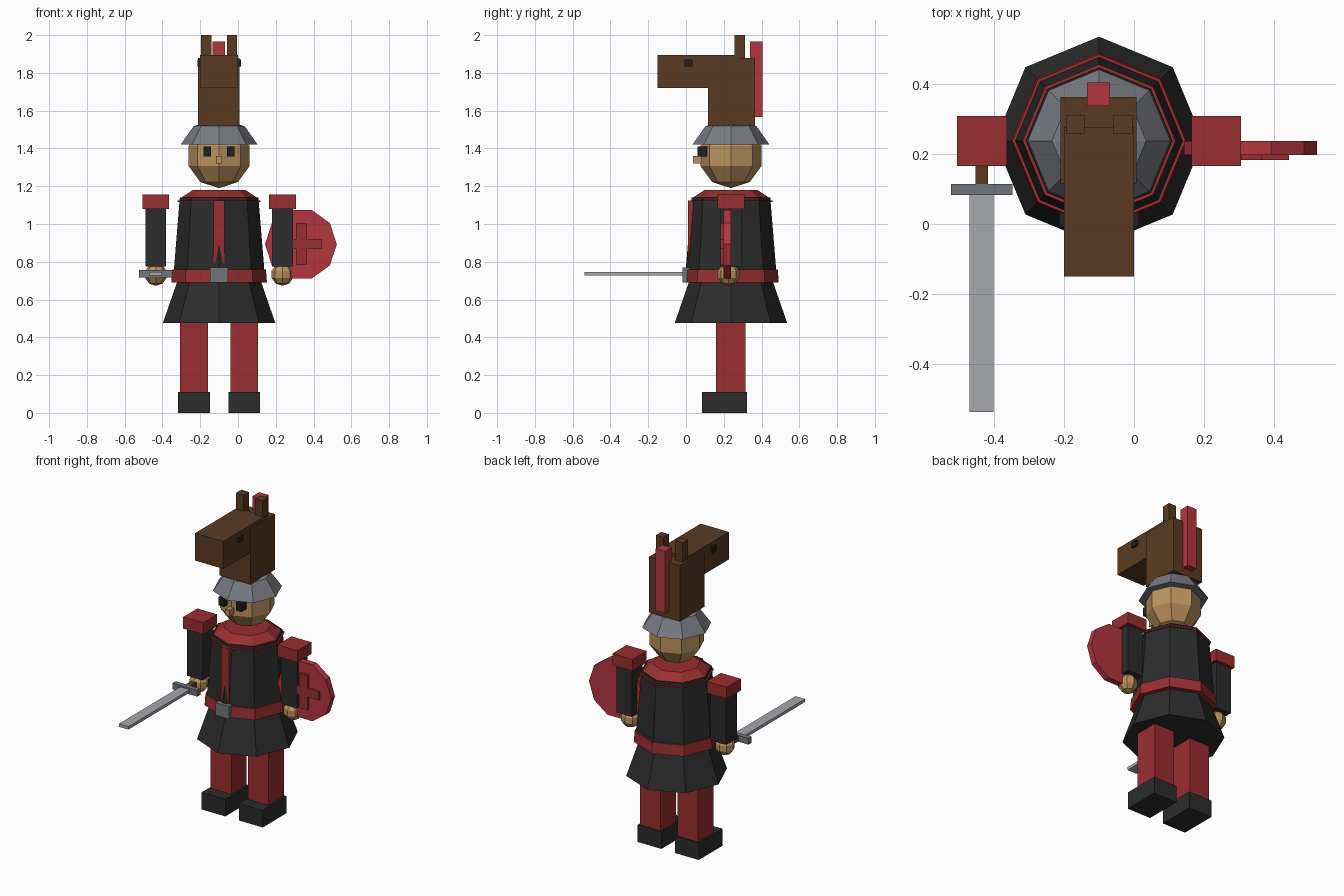
import bpy, bmesh
from math import cos, sin, pi
from mathutils import Vector

cube = bpy.data.objects.get("Cube")
if cube:
    bpy.data.objects.remove(cube, do_unlink=True)

CX, CY = -0.10, 0.238  # body axis


def material(name, hex_code):
    srgb = [int(hex_code[i:i + 2], 16) / 255 for i in (0, 2, 4)]
    col = [c / 12.92 if c <= 0.04045 else ((c + 0.055) / 1.055) ** 2.4 for c in srgb] + [1]
    m = bpy.data.materials.new(name)
    m.use_nodes = True
    m.diffuse_color = col
    m.node_tree.nodes["Principled BSDF"].inputs["Base Color"].default_value = col
    return m


RED = material("cloth red", "9A2E31")
BRIGHT = material("bright red", "B4363F")
DARK = material("charcoal cloth", "2C2C2C")
BLACK = material("eye black", "1F2122")
BROWN = material("horse brown", "593B22")
SKIN = material("skin tan", "BA935D")
STEEL = material("helmet grey", "787B82")
IRON = material("dark iron", "71767B")
BLADE = material("blade silver", "A6A8AD")


def finish(name, bm, mat):
    bmesh.ops.recalc_face_normals(bm, faces=bm.faces)
    mesh = bpy.data.meshes.new(name)
    bm.to_mesh(mesh)
    bm.free()
    mesh.materials.append(mat)
    ob = bpy.data.objects.new(name, mesh)
    bpy.context.collection.objects.link(ob)
    return ob


def box(name, mat, x, y, z):
    """Box from its (min, max) range on each axis."""
    bm = bmesh.new()
    bmesh.ops.create_cube(bm, size=1)
    for v in bm.verts:
        v.co = Vector([r[0] if c < 0 else r[1] for c, r in zip(v.co, (x, y, z))])
    return finish(name, bm, mat)


def lathe(name, mat, profile, sides=8, centre=(CX, CY)):
    """Faceted solid of revolution from (radius, z) pairs, capped at both ends."""
    bm = bmesh.new()
    rings = []
    for r, z in profile:
        rings.append([bm.verts.new((centre[0] + r * cos(2 * pi * i / sides),
                                    centre[1] + r * sin(2 * pi * i / sides), z))
                      for i in range(sides)])
    for a, b in zip(rings, rings[1:]):
        for i in range(sides):
            j = (i + 1) % sides
            bm.faces.new((a[i], a[j], b[j], b[i]))
    bm.faces.new(rings[0])
    bm.faces.new(rings[-1])
    return finish(name, bm, mat)


def ball(name, mat, centre, radius):
    bm = bmesh.new()
    bmesh.ops.create_uvsphere(bm, u_segments=8, v_segments=5, radius=radius)
    bmesh.ops.translate(bm, verts=bm.verts, vec=centre)
    return finish(name, bm, mat)


def pair(builder, name, mat, offset, half, *ranges):
    """Matching boxes on both sides of the body axis."""
    for side, s in (("right", -1), ("left", 1)):
        c = CX + s * offset
        builder(f"{side}_{name}", mat, (c - half, c + half), *ranges)


# Legs and boots
pair(box, "leg", RED, 0.133, 0.073, (0.16, 0.315), (0.1, 0.5))
pair(box, "boot", DARK, 0.133, 0.084, (0.084, 0.323), (0, 0.11))

# Tunic, belt and collar
lathe("skirt", DARK, [(0.298, 0.475), (0.22, 0.70)])
lathe("belt", RED, [(0.253, 0.69), (0.248, 0.76)])
lathe("torso", DARK, [(0.24, 0.75), (0.208, 1.14)])
lathe("collar_trim", RED, [(0.219, 1.116), (0.219, 1.124)])
lathe("collar", RED, [(0.2, 1.14), (0.14, 1.18)])
box("tunic_stripe", RED, (-0.129, -0.071), (0.01, 0.08), (0.79, 1.125))
box("belt_buckle", IRON, (-0.147, -0.053), (-0.018, 0.03), (0.69, 0.77))

# Arms, shoulders and hands
pair(box, "arm", DARK, 0.335, 0.055, (0.183, 0.293), (0.775, 1.1))
pair(box, "shoulder", RED, 0.335, 0.071, (0.166, 0.309), (1.08, 1.155))
for side, s in (("right", -1), ("left", 1)):
    ball(f"{side}_hand", SKIN, (CX + s * 0.335, 0.225, 0.733), 0.06)

# Head and face
ball("head", SKIN, (CX, CY, 1.36), 0.17)
pair(box, "eye", BLACK, 0.062, 0.02, (0.06, 0.11), (1.357, 1.41))
box("nose", SKIN, (-0.116, -0.085), (0.036, 0.09), (1.32, 1.36))

# Helmet with horse crest
lathe("helmet", STEEL, [(0.204, 1.42), (0.135, 1.518), (0.06, 1.54)])
box("horse_neck", BROWN, (-0.211, 0.007), (0.116, 0.364), (1.52, 1.878))
box("horse_head", BROWN, (-0.2, 0), (-0.15, 0.277), (1.72, 1.896))
pair(box, "horse_ear", BROWN, 0.068, 0.027, (0.258, 0.312), (1.85, 2.0))
pair(box, "horse_eye", BLACK, 0.106, 0.009, (-0.008, 0.034), (1.835, 1.87))
box("mane", BRIGHT, (-0.134, -0.068), (0.338, 0.405), (1.566, 1.965))

# Round shield with cross, standing upright beside the left arm
shield = lathe("shield", BRIGHT, [(0.19, -0.02), (0.19, 0.02)], 10, (0, 0))
shield.rotation_euler.x = pi / 2
shield.location = (0.333, 0.218, 0.893)
box("shield_cross_upright", RED, (0.307, 0.365), (0.183, 0.21), (0.783, 1.005))
box("shield_cross_bar", RED, (0.228, 0.443), (0.183, 0.21), (0.868, 0.92))

# Sword held forward in the right hand
box("sword_handle", BROWN, (-0.453, -0.418), (0.11, 0.25), (0.72, 0.755))
box("sword_guard", IRON, (-0.524, -0.347), (0.083, 0.114), (0.717, 0.757))
box("sword_blade", BLADE, (-0.47, -0.402), (-0.538, 0.085), (0.728, 0.747))
